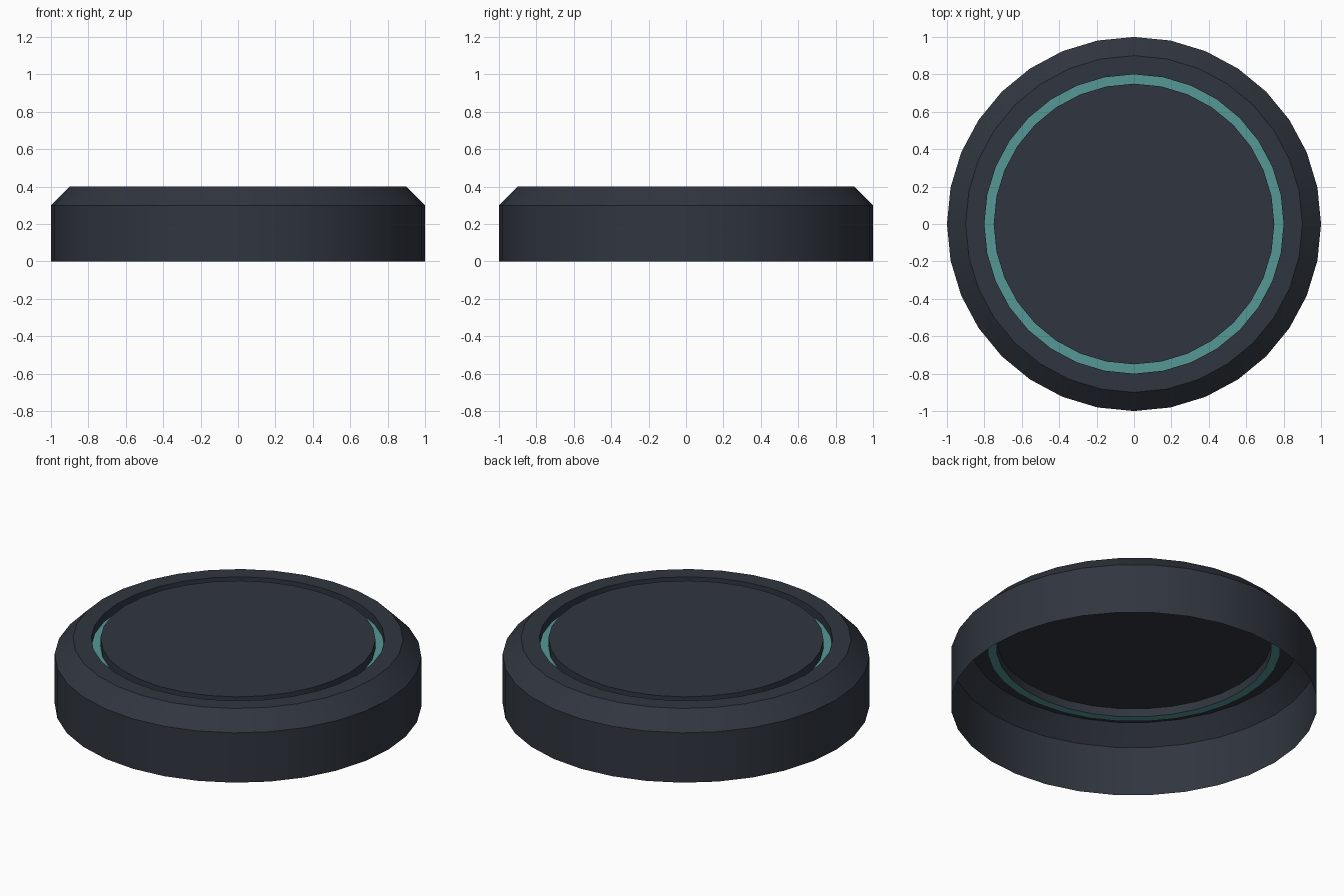
import bpy, bmesh, math

if "Cube" in bpy.data.objects:
    bpy.data.objects.remove(bpy.data.objects["Cube"])

SIDES = 32


def material(name, color):
    mat = bpy.data.materials.new(name)
    mat.diffuse_color = (*color, 1)
    mat.use_nodes = True
    mat.node_tree.nodes["Principled BSDF"].inputs["Base Color"].default_value = mat.diffuse_color
    return mat


def lathe(name, profile, mat, capped=False):
    """Revolve (radius, z) points around z; optionally close the last ring."""
    bm = bmesh.new()
    rings = []
    for r, z in profile:
        rings.append([bm.verts.new((r * math.cos(math.tau * i / SIDES),
                                    r * math.sin(math.tau * i / SIDES), z))
                      for i in range(SIDES)])
    for a, b in zip(rings, rings[1:]):
        for i in range(SIDES):
            j = (i + 1) % SIDES
            bm.faces.new((a[i], a[j], b[j], b[i]))
    if capped:
        bm.faces.new(rings[-1])
    mesh = bpy.data.meshes.new(name)
    bm.to_mesh(mesh)
    bm.free()
    mesh.materials.append(mat)
    obj = bpy.data.objects.new(name, mesh)
    bpy.context.collection.objects.link(obj)
    bpy.ops.object.select_all(action='DESELECT')
    obj.select_set(True)
    bpy.context.view_layer.objects.active = obj
    bpy.ops.object.shade_smooth_by_angle(angle=math.radians(30))
    return obj


dark = material("dark_plastic", (0.03, 0.037, 0.05))
teal = material("teal_light", (0.09, 0.31, 0.30))

# Open-bottomed shell: side wall, chamfer, top rim, outer groove wall
lathe("housing", [(1, 0), (1, 0.3), (0.9, 0.4), (0.8, 0.4), (0.8, 0.35)], dark)

# Groove floor
lathe("light_ring", [(0.8, 0.35), (0.75, 0.35)], teal)

# Inner groove wall and flat centre disc
lathe("centre_cap", [(0.75, 0.35), (0.75, 0.4)], dark, capped=True)
